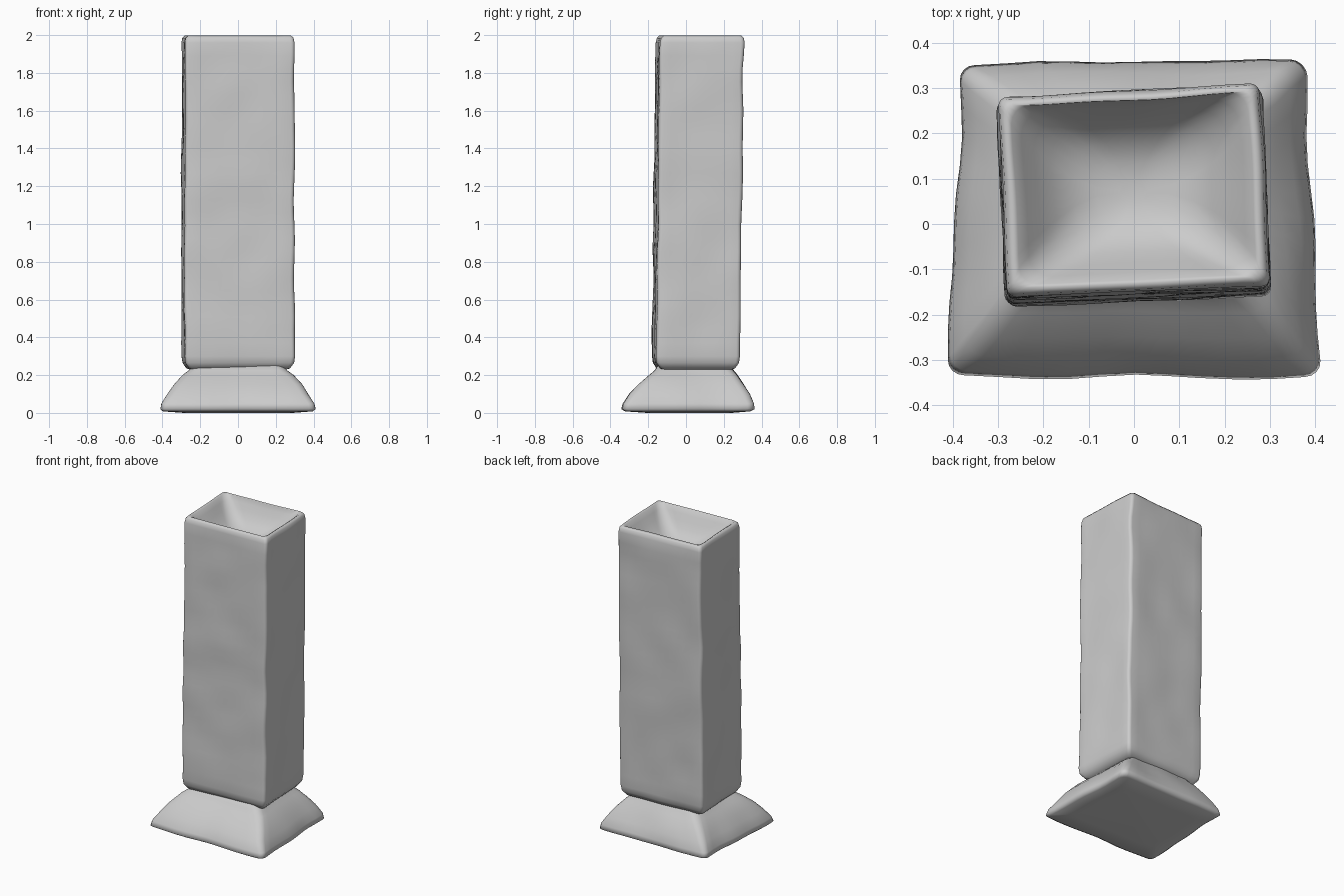
import bpy, bmesh, math
from mathutils import Vector, noise

if "Cube" in bpy.data.objects:
    bpy.data.objects.remove(bpy.data.objects["Cube"])


def ring(z, cx, cy, hx, hy, r, rot=0.0, taper=0.0):
    """Points round a softly rounded rectangle, evenly spaced on every side."""
    corners = [(1, -1, -90), (1, 1, 0), (-1, 1, 90), (-1, -1, 180)]
    arcs = []
    for sx, sy, start in corners:
        arc = []
        for i in range(5):
            a = math.radians(start + i * 22.5)
            arc.append(Vector((sx * (hx - r) + r * math.cos(a),
                               sy * (hy - r) + r * math.sin(a))))
        arcs.append(arc)
    pts = []
    for k in range(4):
        pts += arcs[k]
        end, nxt = arcs[k][-1], arcs[(k + 1) % 4][0]
        pts += [end.lerp(nxt, i / 10) for i in range(1, 10)]
    c, s = math.cos(rot), math.sin(rot)
    out = []
    for p in pts:
        x, y = p.x * (1 - taper * p.y / hy), p.y
        out.append((cx + c * x - s * y, cy + s * x + c * y, z))
    return out


def loft(name, rings, wobble):
    """Skin the rings, close both ends and add a faint hand-worn wobble."""
    bm = bmesh.new()
    rows = [[bm.verts.new(p) for p in r] for r in rings]
    n = len(rows[0])
    for a, b in zip(rows, rows[1:]):
        for i in range(n):
            j = (i + 1) % n
            bm.faces.new((a[i], a[j], b[j], b[i]))
    bm.faces.new(rows[0][::-1])
    bm.faces.new(rows[-1])
    for v in bm.verts:
        d = noise.noise_vector(v.co * 5) * wobble
        v.co.x += d.x
        v.co.y += d.y
    bmesh.ops.recalc_face_normals(bm, faces=bm.faces)
    mesh = bpy.data.meshes.new(name)
    bm.to_mesh(mesh)
    bm.free()
    obj = bpy.data.objects.new(name, mesh)
    bpy.context.collection.objects.link(obj)
    for p in mesh.polygons:
        p.use_smooth = True
    return obj


# flared foot: z, front y, back y, half width, corner radius
foot = [(0.0, -0.20, 0.24, 0.28, 0.05), (0.008, -0.32, 0.335, 0.38, 0.04),
        (0.02, -0.34, 0.358, 0.395, 0.035), (0.05, -0.33, 0.352, 0.39, 0.035),
        (0.10, -0.295, 0.33, 0.36, 0.04), (0.15, -0.25, 0.30, 0.325, 0.04),
        (0.20, -0.195, 0.27, 0.28, 0.04), (0.225, -0.165, 0.25, 0.25, 0.04),
        (0.26, -0.14, 0.23, 0.22, 0.04)]
loft("foot", [ring(z, 0, (f + b) / 2, w, (b - f) / 2, r, 0, 0.04)
              for z, f, b, w, r in foot], 0.012)

# shaft: outer wall, rolled rim, then the dished hollow
TURN = math.radians(2.5)
HX, HY, R = 0.29, 0.222, 0.02


def shaft_ring(z, inset):
    lean = 0.012 * (z - 1)
    return ring(z, 0, 0.06 + lean, HX - inset, HY - inset, R, TURN)


rings = [shaft_ring(0.225, 0.06), shaft_ring(0.235, 0.025), shaft_ring(0.265, 0.005)]
rings += [shaft_ring(0.3 + 1.66 * i / 24, 0) for i in range(25)]
rings += [shaft_ring(1.985, 0.005), shaft_ring(1.998, 0.018)]
for scale, z in [(0.90, 1.992), (0.83, 1.965), (0.74, 1.93), (0.62, 1.89),
                 (0.46, 1.855), (0.28, 1.835), (0.10, 1.828)]:
    rings.append(ring(z, 0, 0.075, HX * scale, HY * scale,
                      HY * scale * min(0.8, 1.1 - scale), TURN))
loft("hollow_shaft", rings, 0.008)
